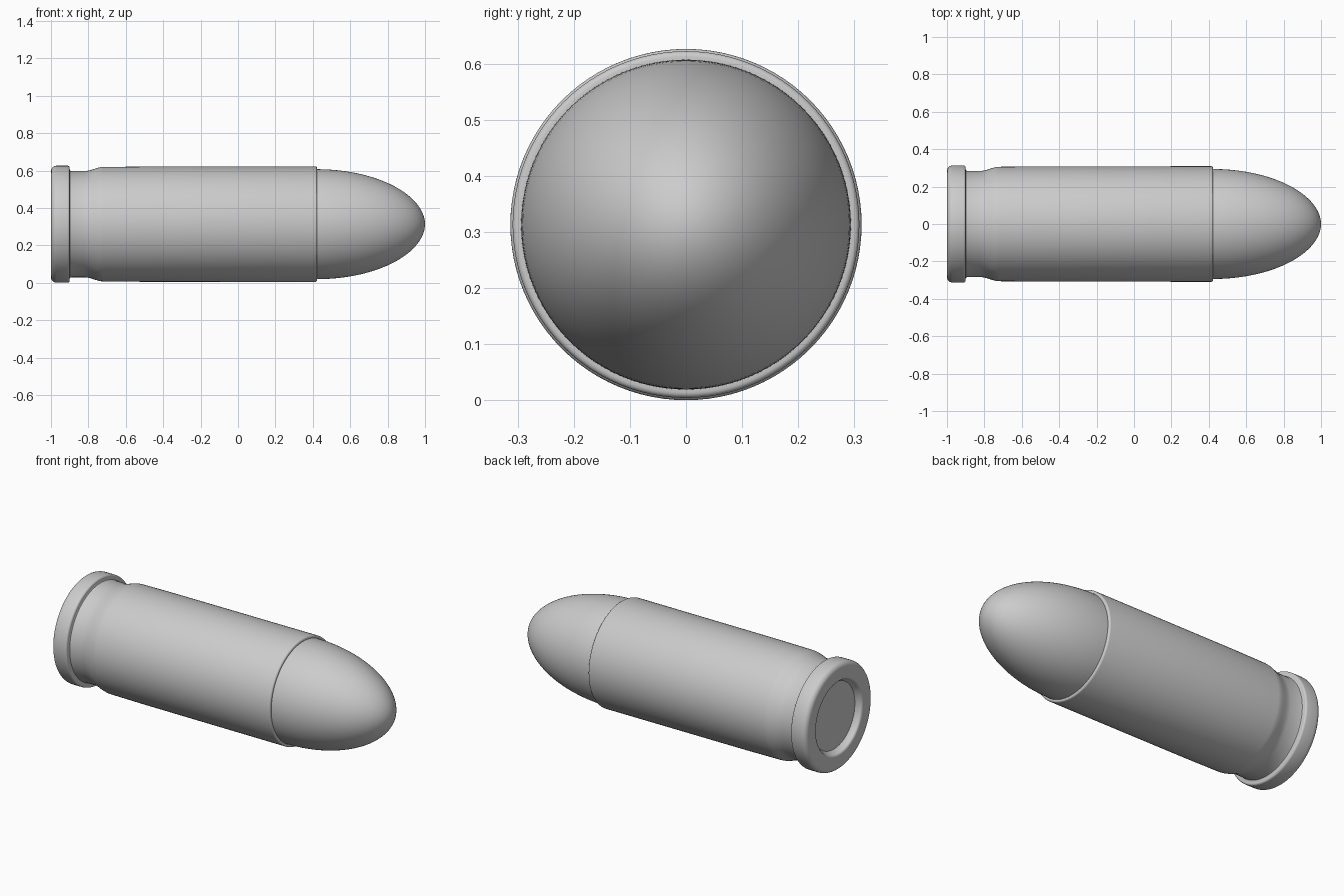
import bpy, bmesh, math
from mathutils import Matrix, Vector

if "Cube" in bpy.data.objects:
    bpy.data.objects.remove(bpy.data.objects["Cube"])

AXIS_Z = 0.313
SIDES = 96


def lathe(name, profile, angle=35):
    """Revolve (x, radius) points around the long axis."""
    bm = bmesh.new()
    verts = [bm.verts.new((x, 0, r)) for x, r in profile]
    edges = [bm.edges.new(pair) for pair in zip(verts, verts[1:])]
    bmesh.ops.spin(bm, geom=verts + edges, cent=(0, 0, 0), axis=(1, 0, 0),
                   angle=math.tau, steps=SIDES, use_duplicate=False)
    bmesh.ops.remove_doubles(bm, verts=bm.verts, dist=1e-5)
    bmesh.ops.recalc_face_normals(bm, faces=bm.faces)
    # outward check on the face farthest from the axis
    face = max(bm.faces, key=lambda f: f.calc_center_median().yz.length)
    c = face.calc_center_median()
    if face.normal.dot(Vector((0, c.y, c.z))) < 0:
        bmesh.ops.reverse_faces(bm, faces=bm.faces)
    bmesh.ops.translate(bm, verts=bm.verts, vec=(0, 0, AXIS_Z))
    mesh = bpy.data.meshes.new(name)
    bm.to_mesh(mesh)
    bm.free()
    obj = bpy.data.objects.new(name, mesh)
    bpy.context.collection.objects.link(obj)
    bpy.context.view_layer.objects.active = obj
    obj.select_set(True)
    bpy.ops.object.shade_smooth_by_angle(angle=math.radians(angle))
    obj.select_set(False)
    return obj


def arc(cx, cr, rad, start, end, n=6):
    """Rounded corner in the profile, angles in degrees from +x."""
    return [(cx + rad * math.cos(math.radians(start + (end - start) * i / n)),
             cr + rad * math.sin(math.radians(start + (end - start) * i / n)))
            for i in range(n + 1)]


# Casing: recessed base, rounded rim, extractor groove, body and mouth
casing = [(-0.965, 0), (-0.965, 0.195)]
casing += arc(-0.985, 0.225, 0.015, 270, 180, 4)
casing += arc(-0.97, 0.283, 0.03, 180, 90)
casing += arc(-0.911, 0.302, 0.011, 90, 0, 4)
casing += [(-0.9, 0.292), (-0.897, 0.286), (-0.89, 0.284)]
# smooth step from the groove up to the body
for i in range(11):
    t = i / 10
    casing.append((-0.82 + 0.1 * t, 0.284 + 0.022 * t * t * (3 - 2 * t)))
casing += [(-0.5, 0.308)]
casing += arc(0.413, 0.299, 0.01, 90, 0, 4)
casing += [(0.423, 0.292)]
lathe("casing", casing)

# Rounded nose seated in the casing mouth
nose = [(0.40, 0.294)]
for i in range(33):
    a = math.pi / 2 * i / 32
    nose.append((0.42 + 0.58 * math.sin(a),
                 0.294 * max(math.cos(a), 0) ** 1.03 if i < 32 else 0))
lathe("bullet_nose", nose)
